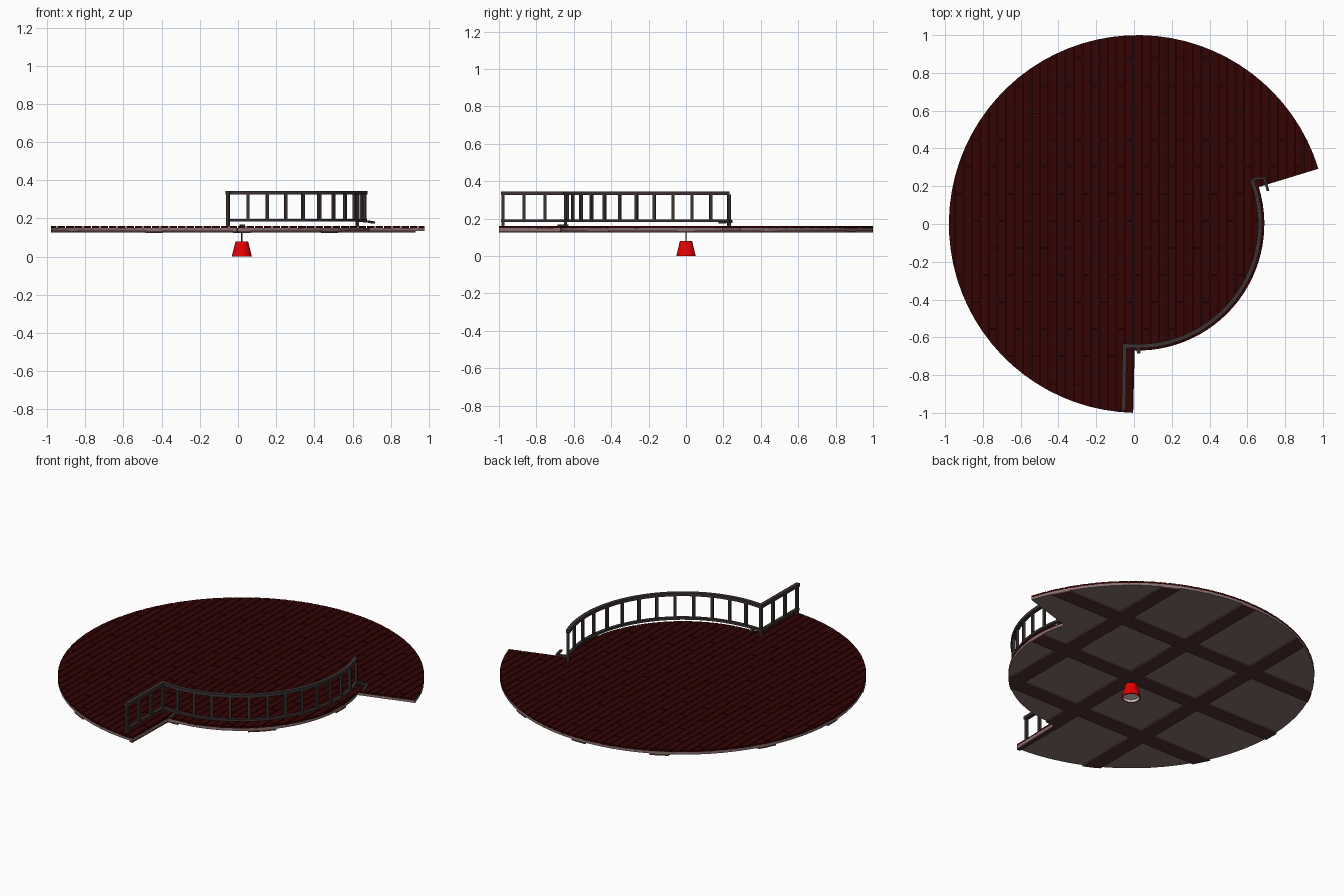
import bpy, bmesh, math
from mathutils import Vector

if "Cube" in bpy.data.objects:
    bpy.data.objects.remove(bpy.data.objects["Cube"])

CX, R, RI = 0.02, 1.0, 0.67                       # disc centre, outer and notch radius
A0, A1 = math.radians(17), math.radians(-91.4)    # notch sides


def material(name, rgb):
    m = bpy.data.materials.new(name)
    m.diffuse_color = (*rgb, 1)
    m.use_nodes = True
    m.node_tree.nodes["Principled BSDF"].inputs["Base Color"].default_value = m.diffuse_color
    return m


PLANK = material("dark red wood", (0.033, 0.001, 0.001))
PLATE = material("grey brown", (0.25, 0.165, 0.165))
BEAM = material("dark brown", (0.085, 0.03, 0.031))
RAIL = material("charcoal", (0.045, 0.032, 0.032))
RED = material("lamp red", (0.9, 0.0, 0.0))
PALE = material("lamp lining", (0.75, 0.68, 0.66))


def finish(bm, name, *mats):
    bmesh.ops.recalc_face_normals(bm, faces=bm.faces)
    me = bpy.data.meshes.new(name)
    bm.to_mesh(me)
    bm.free()
    for m in mats:
        me.materials.append(m)
    ob = bpy.data.objects.new(name, me)
    bpy.context.collection.objects.link(ob)
    return ob


def box(bm, x0, x1, y0, y1, z0, z1):
    vs = [bm.verts.new((x, y, z)) for z in (z0, z1)
          for x, y in ((x0, y0), (x1, y0), (x1, y1), (x0, y1))]
    for f in ((3, 2, 1, 0), (4, 5, 6, 7), (0, 1, 5, 4), (1, 2, 6, 5), (2, 3, 7, 6), (3, 0, 4, 7)):
        bm.faces.new([vs[i] for i in f])


def arc(r, a, b, n):
    return [(CX + r * math.cos(a + (b - a) * i / n), r * math.sin(a + (b - a) * i / n))
            for i in range(n + 1)]


def disc(name, z0, z1, *mats):
    """Round floor outline with the notch cut from its front right."""
    pts = arc(R, A0, A1 + 2 * math.pi, 56) + arc(RI, A1, A0, 28)
    bm = bmesh.new()
    lo = [bm.verts.new((x, y, z0)) for x, y in pts]
    hi = [bm.verts.new((x, y, z1)) for x, y in pts]
    bm.faces.new(lo)
    bm.faces.new(hi)
    for i in range(len(pts)):
        j = (i + 1) % len(pts)
        bm.faces.new((lo[i], lo[j], hi[j], hi[i]))
    return finish(bm, name, *mats)


def trim(ob):
    """Keep only what lies inside the floor outline."""
    cutter = disc("outline_cutter", -0.5, 0.8)
    cutter.hide_render = True
    mod = ob.modifiers.new("trim", 'BOOLEAN')
    mod.operation, mod.solver, mod.object = 'INTERSECT', 'EXACT', cutter
    dg = bpy.context.evaluated_depsgraph_get()
    me = bpy.data.meshes.new_from_object(ob.evaluated_get(dg))
    ob.modifiers.clear()
    ob.data = me
    bpy.data.objects.remove(cutter)


# Floor plate, wood coloured on top so that it shows in the plank gaps
plate = disc("floor_plate", 0.134, 0.149, PLATE, PLANK)
for p in plate.data.polygons:
    p.material_index = int(p.normal.z > 0.9)

# Planks with staggered joints
bm = bmesh.new()
pitch, length, gap = 0.045, 0.43, 0.005
for i in range(-23, 24):
    x = CX + i * pitch
    start = 0.16 + (i % 3) * length / 3
    for k in range(-4, 4):
        y = start + k * length
        box(bm, x - (pitch - gap) / 2, x + (pitch - gap) / 2,
            y + gap / 2, y + length - gap / 2, 0.147, 0.16)
trim(finish(bm, "floor_planks", PLANK))

# Support beams below, crossing in a grid
for name, across in (("beams_along_y", True), ("beams_along_x", False)):
    bm = bmesh.new()
    for c in (-0.46, 0, 0.46):
        if across:
            box(bm, CX + c - 0.045, CX + c + 0.045, -1.2, 1.2, 0.125, 0.136)
        else:
            box(bm, -1.2, 1.2, c - 0.045, c + 0.045, 0.1253, 0.136)
    trim(finish(bm, name, BEAM))


def sweep(name, path, w, z0, z1, drop=0):
    """Rectangular bar along a flat path with mitred corners."""
    bm = bmesh.new()
    P = [Vector(p) for p in path]
    rings = []
    for i, p in enumerate(P):
        a = (P[i] - P[i - 1]).normalized() if i else (P[1] - P[0]).normalized()
        b = (P[i + 1] - P[i]).normalized() if i < len(P) - 1 else a
        t = (a + b).normalized()
        n = Vector((-t.y, t.x)) * (w / 2 / max(t.dot(a), 0.4))
        d = drop * i / (len(P) - 1)
        rings.append([bm.verts.new((*(p + n * s), z - d))
                      for s, z in ((-1, z0), (1, z0), (1, z1), (-1, z1))])
    for r, q in zip(rings, rings[1:]):
        for k in range(4):
            bm.faces.new((r[k], r[(k + 1) % 4], q[(k + 1) % 4], q[k]))
    bm.faces.new(rings[0])
    bm.faces.new(rings[-1])
    return finish(bm, name, RAIL)


# Railing follows the notch edge, then turns forward
RR = 0.647
a_start, a_end = math.radians(-96.2), math.radians(20.8)
curve = arc(RR, a_start, a_end, 39)
corner, front_end = curve[0], (-0.055, -0.99)
path = [front_end] + curve
sweep("top_rail", path, 0.022, 0.326, 0.345)
sweep("bottom_rail", path, 0.018, 0.183, 0.196)
sweep("bottom_rail_end", [curve[-1], (0.645, 0.242), (0.69, 0.242), (0.71, 0.175)],
      0.014, 0.185, 0.196, 0.012)
sweep("rail_foot", [(0.018, -0.63), (0.026, -0.685)], 0.02, 0.159, 0.168)

# Balusters; the end and corner posts reach the floor
posts = [(p, math.atan2(p[1], p[0] - CX)) for p in arc(RR, a_start, a_end, 13)]
for i in range(3):
    t = i / 3
    y = -0.978 + (corner[1] + 0.978) * t
    posts.append(((front_end[0] + (corner[0] - front_end[0]) * t, y), 0))
bm = bmesh.new()
for i, ((x, y), ang) in enumerate(posts):
    n0 = len(bm.verts)
    z0 = 0.158 if i in (0, 13, 14) else 0.19
    box(bm, -0.007, 0.007, -0.008, 0.008, z0, 0.33)
    bm.verts.ensure_lookup_table()
    for v in bm.verts[n0:]:
        c, s = math.cos(ang), math.sin(ang)
        v.co = (x + v.co.x * c - v.co.y * s, y + v.co.x * s + v.co.y * c, v.co.z)
finish(bm, "rail_posts", RAIL)


def lathe(name, profile, n, mats, bands):
    bm = bmesh.new()
    rings = [[bm.verts.new((CX + r * math.cos(2 * math.pi * k / n),
                            r * math.sin(2 * math.pi * k / n), z)) for k in range(n)]
             for r, z in profile]
    for j, (a, b) in enumerate(zip(rings, rings[1:])):
        for k in range(n):
            f = bm.faces.new((a[k], a[(k + 1) % n], b[(k + 1) % n], b[k]))
            f.material_index = bands[j]
    bm.faces.new(rings[0]).material_index = bands[0]
    bm.faces.new(rings[-1]).material_index = bands[-1]
    return finish(bm, name, *mats)


# Hanging lamp under the floor
lathe("lamp_shade", [(0.033, 0.08), (0.053, 0.0), (0.046, 0.0), (0.042, 0.012)],
      18, (RED, PALE), (0, 0, 1))
lathe("lamp_stem", [(0.004, 0.135), (0.004, 0.079)], 8, (RAIL,), (0,))
